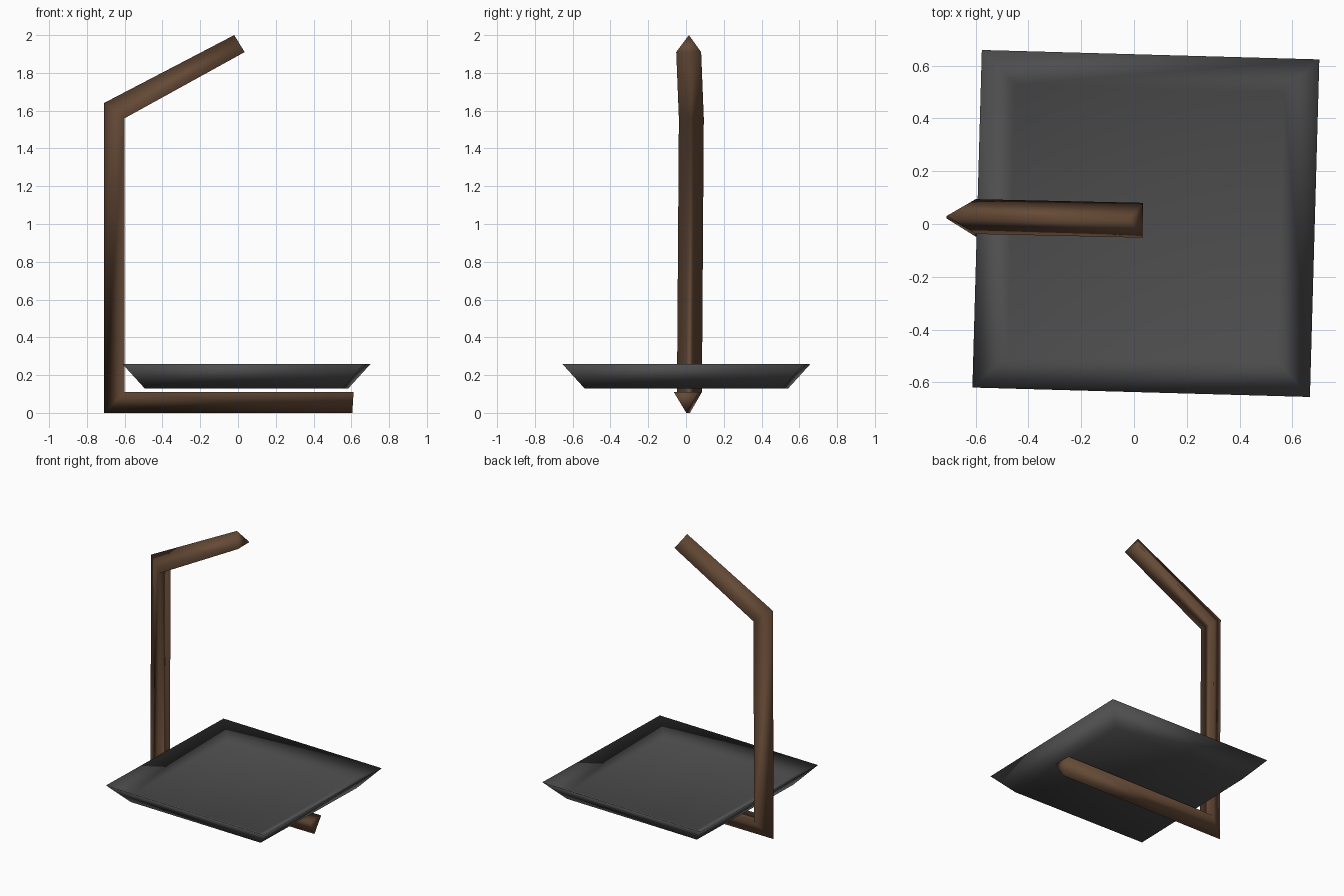
import bpy, bmesh, math
from mathutils import Vector, Matrix

cube = bpy.data.objects.get("Cube")
if cube:
    bpy.data.objects.remove(cube)


def material(name, rgb):
    m = bpy.data.materials.new(name)
    m.use_nodes = True
    m.diffuse_color = (*rgb, 1)
    m.node_tree.nodes["Principled BSDF"].inputs["Base Color"].default_value = (*rgb, 1)
    return m


def loft(name, rings, mat):
    """Join matching rings of points into one closed, smooth-shaded solid."""
    bm = bmesh.new()
    loops = [[bm.verts.new(p) for p in ring] for ring in rings]
    for a, b in zip(loops, loops[1:]):
        n = len(a)
        for i in range(n):
            j = (i + 1) % n
            bm.faces.new((a[i], a[j], b[j], b[i]))
    bm.faces.new(loops[0])
    bm.faces.new(loops[-1])
    bmesh.ops.recalc_face_normals(bm, faces=bm.faces)
    me = bpy.data.meshes.new(name)
    bm.to_mesh(me)
    bm.free()
    me.materials.append(mat)
    me.shade_smooth()
    ob = bpy.data.objects.new(name, me)
    bpy.context.collection.objects.link(ob)
    return ob


brown = material("brown wood", (0.13, 0.068, 0.037))
grey = material("dark grey", (0.075, 0.075, 0.075))

# Bent three-sided bar: ridge on the outside of the bend, flat side inside
HALF = 0.066
outer = [(0.605, 0.0), (-0.71, 0.0), (-0.71, 1.64), (-0.02, 2.0)]
inner = [(0.612, 0.11), (-0.60, 0.11), (-0.60, 1.56), (0.035, 1.91)]
shift = [0.0, -0.01, 0.0, 0.0]


def bar_ring(o, i, dy):
    y = lambda x: 0.015 - 0.022 * x + dy
    return [(o[0], y(o[0]), o[1]),
            (i[0], y(i[0]) - HALF, i[1]),
            (i[0], y(i[0]) + HALF, i[1])]


loft("bent_stand", [bar_ring(*r) for r in zip(outer, inner, shift)], brown)

# Shallow square tray with sloping walls
def square(half, z):
    return [Vector((half * sx, half * sy, z))
            for sx, sy in ((-1, -1), (1, -1), (1, 1), (-1, 1))]


tray = loft("square_tray", [square(0.525, 0.13), square(0.64, 0.26), square(0.51, 0.19)], grey)
tray.data.transform(Matrix.Translation((0.045, 0.002, 0)) @ Matrix.Rotation(math.radians(-1.6), 4, "Z"))
